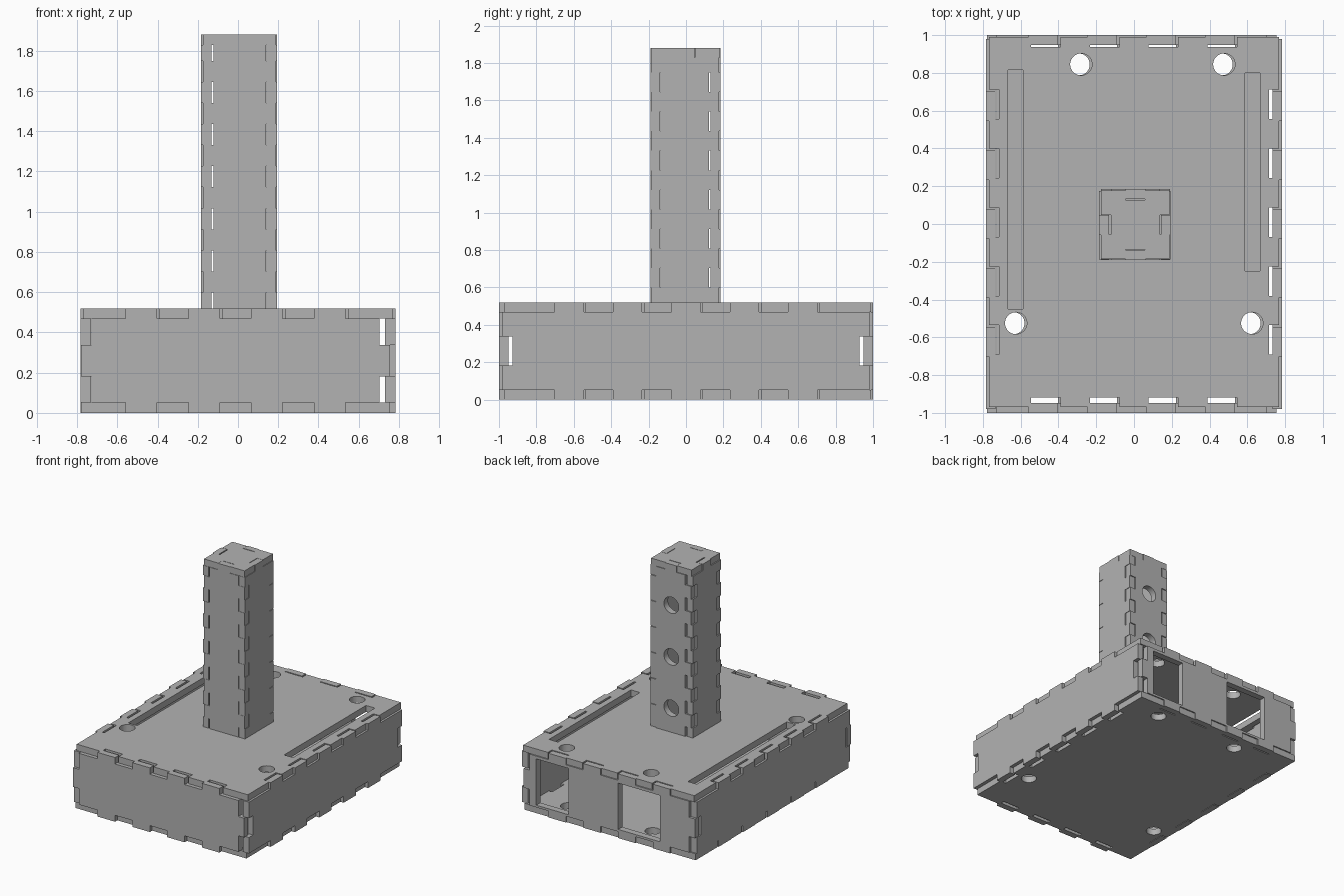
import bpy
import bmesh
from math import sin, cos, pi

if "Cube" in bpy.data.objects:
    bpy.data.objects.remove(bpy.data.objects["Cube"], do_unlink=True)

T = 0.052          # sheet thickness
FINGER = 0.156     # base finger width
COL_FINGER = 0.1045
Z_TURN, Y_TURN, X_TURN = (0, 0, 0), (pi / 2, 0, 0), (pi / 2, 0, pi / 2)

grey = bpy.data.materials.new("sheet_grey")
grey.use_nodes = True
grey.diffuse_color = (0.45, 0.45, 0.45, 1)
grey.node_tree.nodes["Principled BSDF"].inputs["Base Color"].default_value = (0.45, 0.45, 0.45, 1)


def breaks(cells, width):
    """Evenly spaced finger boundaries around the middle of an edge."""
    return [(i - cells / 2) * width for i in range(cells + 1)]


def outline(w, h, xb, x_out, yb, y_out):
    """Fingered panel: body half sizes, finger boundaries, and whether edge ends stick out."""
    cx, cy = w + T * y_out, h + T * x_out
    half = [(-cx, -cy)]
    level = x_out
    for b in xb:
        half += [(b, -h - T * level), (b, -h - T * (1 - level))]
        level = 1 - level
    half.append((cx, -cy))
    level = y_out
    for b in yb:
        half += [(w + T * level, b), (w + T * (1 - level), b)]
        level = 1 - level
    return half + [(-x, -y) for x, y in half]


def circle(x, y, r, n=40):
    return [(x + r * cos(2 * pi * i / n), y + r * sin(2 * pi * i / n)) for i in range(n)]


def rect(x0, x1, y0, y1):
    return [(x0, y0), (x1, y0), (x1, y1), (x0, y1)]


def panel(name, loops, turn, centre):
    """Cut a flat sheet from an outline and its holes."""
    curve = bpy.data.curves.new(name, "CURVE")
    curve.dimensions = "2D"
    curve.fill_mode = "BOTH"
    curve.extrude = T / 2
    for loop in loops:
        spline = curve.splines.new("POLY")
        spline.points.add(len(loop) - 1)
        for p, (x, y) in zip(spline.points, loop):
            p.co = (x, y, 0, 1)
        spline.use_cyclic_u = True
    temp = bpy.data.objects.new(name + "_curve", curve)
    bpy.context.collection.objects.link(temp)
    deps = bpy.context.evaluated_depsgraph_get()
    mesh = bpy.data.meshes.new_from_object(temp.evaluated_get(deps))
    bpy.data.objects.remove(temp, do_unlink=True)

    bm = bmesh.new()
    bm.from_mesh(mesh)
    bmesh.ops.remove_doubles(bm, verts=bm.verts, dist=0.0001)
    bmesh.ops.recalc_face_normals(bm, faces=bm.faces)
    for f in bm.faces:
        f.smooth = False
    bm.to_mesh(mesh)
    bm.free()
    mesh.name = name
    mesh.materials.clear()
    mesh.materials.append(grey)
    obj = bpy.data.objects.new(name, mesh)
    bpy.context.collection.objects.link(obj)
    obj.rotation_euler = turn
    obj.location = centre


# Base: finger boundaries along each direction
bx, by, bz = breaks(7, FINGER), breaks(9, FINGER), breaks(1, FINGER)
W, D, H = 0.715, 0.928, 0.208
flat = outline(W, D, bx, 1, by, 1)
end = outline(W, H, bx, 0, bz, 0)
side = outline(D, H, by, 0, bz, 1)
screws = [circle(x, y, 0.058) for x, y in
          [(-0.28, 0.835), (0.477, 0.835), (-0.625, -0.535), (0.625, -0.535)]]

# Top sheet slits and the sockets that hold the column
slits = [rect(-0.668, -0.588, -0.46, 0.805), rect(0.588, 0.668, -0.26, 0.79)]
sockets = [rect(-0.044, 0.06, y - T / 2, y + T / 2) for y in (-0.174, 0.148)]
sockets += [rect(x - T / 2, x + T / 2, -0.068, 0.036) for x in (-0.158, 0.168)]
panel("base_top", [flat] + screws + slits + sockets, Z_TURN, (0, 0.01, 0.52 - T / 2))
panel("base_bottom", [flat] + screws, Z_TURN, (-0.0125, 0.01, T / 2))

# Base walls, the back one with two windows
windows = [rect(0.365, 0.655, -0.19, 0.185), rect(-0.455, -0.08, -0.19, 0.185)]
panel("base_front", [end], Y_TURN, (-0.0125, -0.974, 0.26))
panel("base_back", [end] + windows, Y_TURN, (-0.0125, 0.974, 0.26))
panel("base_left", [side], X_TURN, (0.758, 0, 0.26))
panel("base_right", [side], X_TURN, (-0.758, 0, 0.26))

# Column: four tall walls and a cap
cz, cm = breaks(11, COL_FINGER), breaks(1, COL_FINGER)
C, CH, MID = 0.13, 0.654, 1.174
tall_end = outline(C, CH, cm, 0, cz, 0)
tall_side = outline(C, CH, cm, 0, cz, 1)
ports = [circle(-0.005, z - MID, 0.066) for z in (0.715, 1.13, 1.55)]
panel("column_front", [tall_end], Y_TURN, (0.008, -0.164, MID))
panel("column_back", [tall_end] + ports, Y_TURN, (0.008, 0.158, MID))
panel("column_left", [tall_side], X_TURN, (0.168, -0.006, MID))
panel("column_right", [tall_side], X_TURN, (-0.158, -0.006, MID))
panel("column_cap", [outline(C, C, cm, 1, cm, 1)], Z_TURN, (0.007, -0.004, 1.88 - T / 2))
